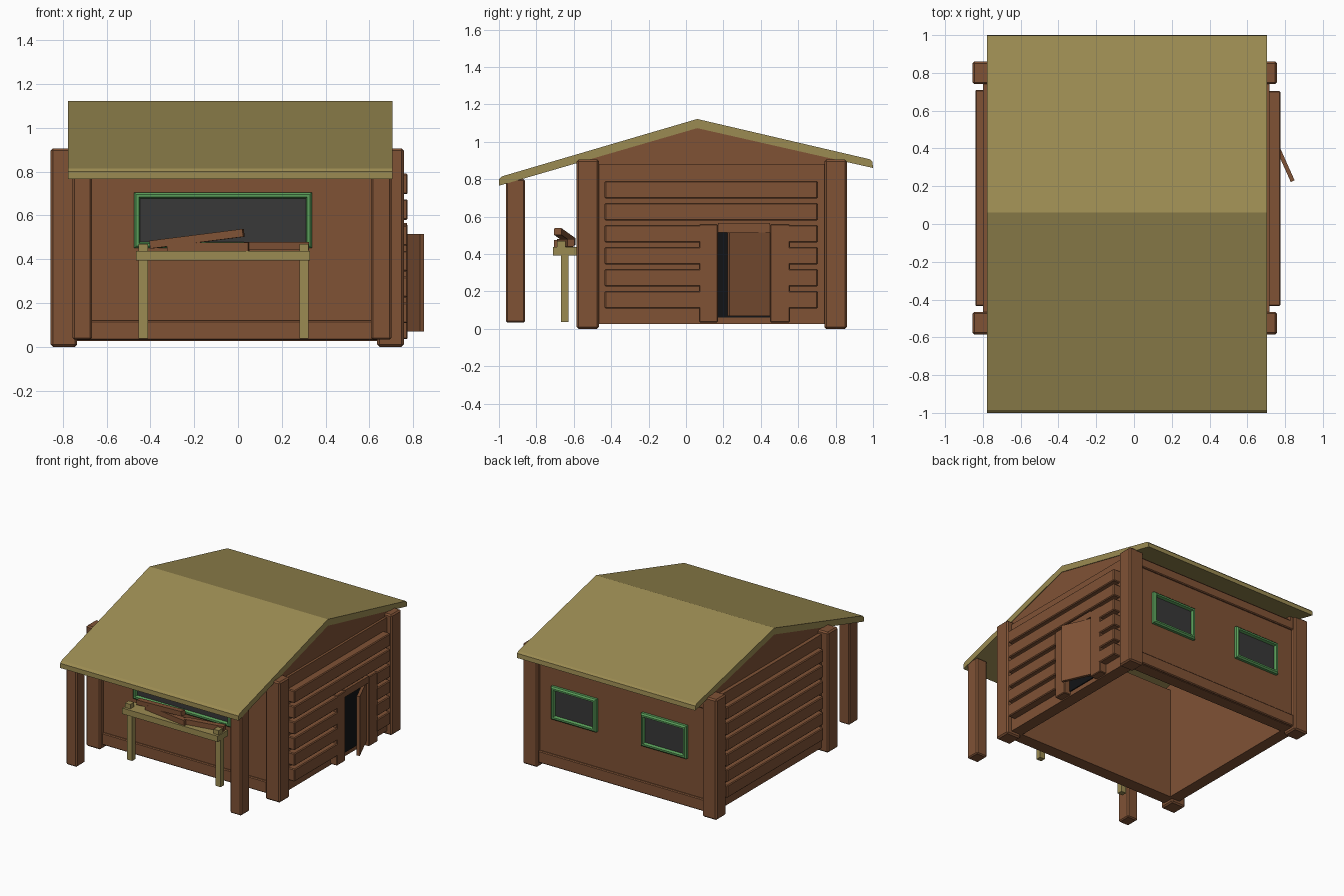
import bpy, bmesh, math
from mathutils import Matrix, Vector

if "Cube" in bpy.data.objects:
    bpy.data.objects.remove(bpy.data.objects["Cube"])


def material(name, rgb):
    m = bpy.data.materials.new(name)
    m.diffuse_color = (*rgb, 1)
    m.use_nodes = True
    m.node_tree.nodes["Principled BSDF"].inputs["Base Color"].default_value = m.diffuse_color
    return m


WOOD = material("brown_wood", (0.215, 0.085, 0.036))
STRAW = material("straw_wood", (0.33, 0.26, 0.085))
GREEN = material("green_paint", (0.1, 0.34, 0.1))
DARK = material("dark_glass", (0.04, 0.04, 0.04))
BLACK = material("doorway_dark", (0.006, 0.007, 0.008))


def finish(name, bm, mat, bevel=0):
    bmesh.ops.recalc_face_normals(bm, faces=bm.faces[:])
    me = bpy.data.meshes.new(name)
    bm.to_mesh(me)
    bm.free()
    me.materials.append(mat)
    ob = bpy.data.objects.new(name, me)
    bpy.context.collection.objects.link(ob)
    if bevel:
        b = ob.modifiers.new("chamfer", 'BEVEL')
        b.width, b.segments = bevel, 1
    return ob


def box(name, x, y, z, mat=WOOD, bevel=0):
    """Box from (min, max) pairs."""
    bm = bmesh.new()
    size = Matrix.Diagonal((x[1] - x[0], y[1] - y[0], z[1] - z[0], 1))
    mid = Vector(((x[0] + x[1]) / 2, (y[0] + y[1]) / 2, (z[0] + z[1]) / 2))
    bmesh.ops.create_cube(bm, size=1, matrix=Matrix.Translation(mid) @ size)
    return finish(name, bm, mat, bevel)


def beam(name, a, b, thick, height, mat=WOOD, bevel=0):
    """Box of given thickness and height running from a to b."""
    a, b = Vector(a), Vector(b)
    d = (b - a).normalized()
    side = Vector((0, 0, 1)).cross(d).normalized()
    up = d.cross(side)
    rot = Matrix((d, side, up)).transposed().to_4x4()
    bm = bmesh.new()
    bmesh.ops.create_cube(bm, size=1, matrix=Matrix.Translation((a + b) / 2) @ rot
                          @ Matrix.Diagonal(((b - a).length, thick, height, 1)))
    return finish(name, bm, mat, bevel)


def prism(name, profile, x, mat):
    """Extrude a (y, z) profile along x."""
    bm = bmesh.new()
    f = bm.faces.new([bm.verts.new((x[0], p, q)) for p, q in profile])
    new = bmesh.ops.extrude_face_region(bm, geom=[f])["geom"]
    bmesh.ops.translate(bm, vec=(x[1] - x[0], 0, 0),
                        verts=[v for v in new if isinstance(v, bmesh.types.BMVert)])
    return finish(name, bm, mat)


def window(name, x, z, y, out):
    """Green frame with chamfered edges around a dark pane."""
    rings = [(0, 0), (0, 0.02), (0.01, 0.03), (0.022, 0.03), (0.03, 0.005)]
    bm = bmesh.new()
    loops = []
    for inset, depth in rings:
        c = [(x[0] + inset, z[0] + inset), (x[1] - inset, z[0] + inset),
             (x[1] - inset, z[1] - inset), (x[0] + inset, z[1] - inset)]
        loops.append([bm.verts.new((u, y + out * depth, v)) for u, v in c])
    for r, s in zip(loops, loops[1:] + loops[:1]):
        for i in range(4):
            j = (i + 1) % 4
            bm.faces.new((r[i], r[j], s[j], s[i]))
    finish(name + "_frame", bm, GREEN)
    ys = sorted((y - out * 0.005, y + out * 0.01))
    box(name + "_pane", (x[0] + 0.025, x[1] - 0.025), ys,
        (z[0] + 0.025, z[1] - 0.025), DARK)


# Roof
prism("roof", [(-1, 0.765), (-1, 0.80), (-0.985, 0.815), (0.06, 1.122), (0.985, 0.906),
               (0.997, 0.893), (1, 0.86), (0.06, 1.073)], (-0.777, 0.705), STRAW)

# Hollow walls, open below
WX0, WX1, WY0, WY1, T = -0.80, 0.718, -0.545, 0.825, 0.09
box("front_wall", (WX0, WX1), (WY0, WY0 + T), (0.027, 0.88))
box("back_wall", (WX0, WX1), (WY1 - T, WY1), (0.027, 0.88))
box("left_wall", (WX0, WX0 + T), (WY0 + T, WY1 - T), (0.027, 0.88))
box("right_wall", (WX1 - T, WX1), (WY0 + T, WY1 - T), (0.027, 0.88))

# Gables
gable = [(-0.56, 0.86), (-0.56, 0.895), (0.06, 1.08), (0.84, 0.90), (0.84, 0.86)]
prism("left_gable", gable, (-0.772, -0.71), WOOD)
prism("right_gable", gable, (0.63, 0.70), WOOD)

# Sill and top planks on the front and back
for side, y in (("front", (-0.56, -0.54)), ("back", (0.82, 0.84))):
    box(side + "_sill", (-0.74, 0.64), y, (0.03, 0.12), bevel=0.006)
    box(side + "_top_plank", (-0.74, 0.64), y, (0.80, 0.87), bevel=0.006)

# Corner posts and porch posts
for sx, x in (("left", (-0.855, -0.735)), ("right", (0.635, 0.757))):
    box(sx + "_front_corner_post", x, (-0.585, -0.465), (0, 0.905), bevel=0.01)
    box(sx + "_back_corner_post", x, (0.74, 0.86), (0, 0.905), bevel=0.01)
for sx, x in (("left", (-0.755, -0.667)), ("right", (0.608, 0.70))):
    box(sx + "_porch_post", x, (-0.963, -0.86), (0.033, 0.80), bevel=0.008)

# Horizontal boards; the right side breaks around the door
for i in range(6):
    z = (0.108 + 0.1178 * i, 0.202 + 0.1178 * i)
    box(f"left_board_{i}", (-0.84, -0.79), (-0.435, 0.71), z, bevel=0.006)
    spans = [(-0.435, 0.08), (0.54, 0.705)] if i < 4 else [(-0.435, 0.705)]
    for k, y in enumerate(spans):
        box(f"right_board_{i}_{k}", (0.71, 0.775), y, z, bevel=0.006)

# Doorway and open door
box("door_jamb_front", (0.71, 0.774), (0.07, 0.17), (0.035, 0.56), bevel=0.005)
box("door_jamb_back", (0.71, 0.774), (0.45, 0.555), (0.035, 0.56), bevel=0.005)
box("door_lintel", (0.71, 0.772), (0.17, 0.45), (0.515, 0.565))
box("doorway", (0.71, 0.725), (0.17, 0.45), (0.06, 0.515), BLACK)
beam("door", (0.738, 0.455, 0.292), (0.84, 0.227, 0.292), 0.022, 0.445)

# Windows
window("front_window", (-0.475, 0.338), (0.45, 0.705), WY0, -1)
window("back_window_left", (0.155, 0.53), (0.388, 0.635), WY1, 1)
window("back_window_right", (-0.595, -0.217), (0.388, 0.635), WY1, 1)

# Workbench with end blocks
box("bench_top", (-0.465, 0.328), (-0.71, -0.585), (0.393, 0.437), STRAW)
for sx, x in (("left", (-0.455, -0.412)), ("right", (0.28, 0.323))):
    box(sx + "_bench_leg", x, (-0.668, -0.628), (0.037, 0.40), STRAW)
    box(sx + "_bench_block", x, (-0.69, -0.645), (0.437, 0.47), STRAW)

# Loose timber on the bench
beam("timber_low_left", (-0.32, -0.625, 0.457), (0.05, -0.685, 0.457), 0.04, 0.038)
beam("timber_low_right", (0.03, -0.67, 0.46), (0.32, -0.615, 0.46), 0.04, 0.038)
beam("timber_leaning", (-0.40, -0.61, 0.466), (0.025, -0.685, 0.52), 0.04, 0.036)
